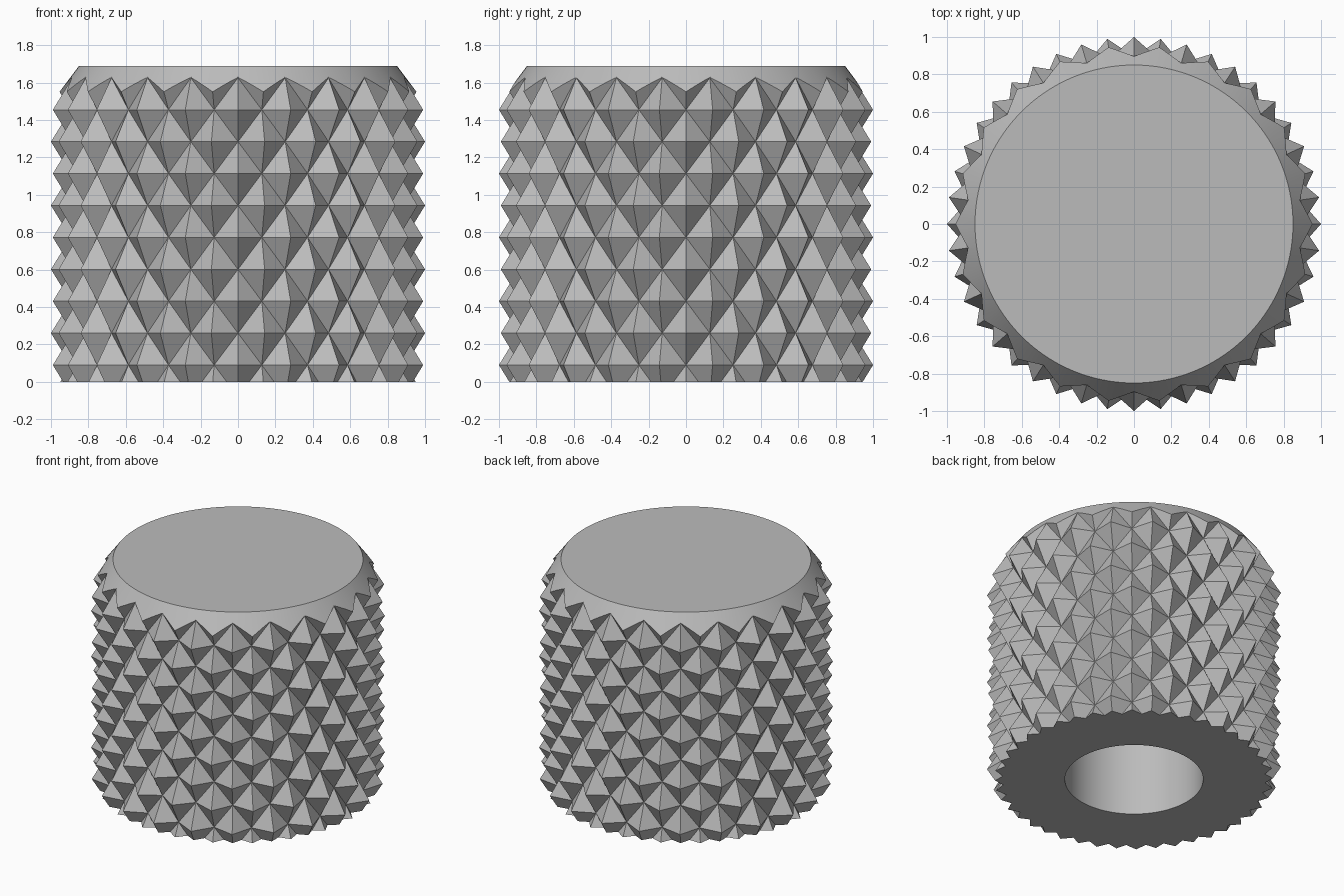
import bpy, bmesh, math
from math import cos, sin, pi

cube = bpy.data.objects.get("Cube")
if cube:
    bpy.data.objects.remove(cube, do_unlink=True)

TEETH = 22            # pyramids per row
PEAK, VALLEY = 1.0, 0.895
ROW_START, ROW_STEP = 0.09, 0.1706
HEIGHT = 1.69
TOP_RADIUS, HOLE_RADIUS, HOLE_DEPTH = 0.85, 0.47, 1.2

grey = bpy.data.materials.new("plain_grey")
grey.use_nodes = True
grey.diffuse_color = (0.5, 0.5, 0.5, 1)
grey.node_tree.nodes["Principled BSDF"].inputs["Base Color"].default_value = (0.5, 0.5, 0.5, 1)


def make_object(name, bm):
    bmesh.ops.recalc_face_normals(bm, faces=bm.faces)
    mesh = bpy.data.meshes.new(name)
    bm.to_mesh(mesh)
    bm.free()
    mesh.materials.append(grey)
    obj = bpy.data.objects.new(name, mesh)
    bpy.context.collection.objects.link(obj)
    return obj


# Knurled barrel: staggered peaks and valleys, folded along the valley diagonals
def knurled_barrel():
    bm = bmesh.new()
    count = TEETH * 2
    rows = []
    for j in range(-1, 11):
        ring = []
        for i in range(count):
            r = PEAK if (i + j) % 2 == 0 else VALLEY
            a = -pi / 2 + 2 * pi * i / count
            ring.append(bm.verts.new((r * cos(a), r * sin(a), ROW_START + ROW_STEP * j)))
        rows.append(ring)
    for j, (low, high) in enumerate(zip(rows, rows[1:])):
        for i in range(count):
            k = (i + 1) % count
            a, b, c, d = low[i], low[k], high[k], high[i]
            if (i + j - 1) % 2 == 0:      # a and c are peaks
                bm.faces.new((a, b, d))
                bm.faces.new((b, c, d))
            else:
                bm.faces.new((a, b, c))
                bm.faces.new((a, c, d))
    bm.faces.new(rows[0][::-1])
    bm.faces.new(rows[-1])
    return make_object("knurled_knob", bm)


# Turned envelope: flat ends, top chamfer and shaft hole
def turned_envelope(segments=128):
    outer = 1.2
    chamfer_z = HEIGHT - (outer - TOP_RADIUS) / 0.75
    profile = [(TOP_RADIUS, HEIGHT), (outer, chamfer_z), (outer, 0),
               (HOLE_RADIUS, 0), (HOLE_RADIUS, HOLE_DEPTH)]
    bm = bmesh.new()
    rings = [[bm.verts.new((r * cos(2 * pi * s / segments), r * sin(2 * pi * s / segments), z))
              for s in range(segments)] for r, z in profile]
    for upper, lower in zip(rings, rings[1:]):
        for s in range(segments):
            t = (s + 1) % segments
            bm.faces.new((upper[s], lower[s], lower[t], upper[t]))
    bm.faces.new(rings[0])
    bm.faces.new(rings[-1])
    return make_object("turning_envelope", bm)


knob = knurled_barrel()
envelope = turned_envelope()
envelope.hide_render = True

# Trim the barrel to the envelope
trim = knob.modifiers.new("trim", "BOOLEAN")
trim.operation = "INTERSECT"
trim.solver = "EXACT"
trim.object = envelope
bpy.ops.object.select_all(action="DESELECT")
knob.select_set(True)
bpy.context.view_layer.objects.active = knob
bpy.ops.object.modifier_apply(modifier=trim.name)
bpy.data.objects.remove(envelope, do_unlink=True)

# Smooth the chamfer and hole, keep the pyramids crisp
bpy.ops.object.shade_smooth_by_angle(angle=math.radians(15))
